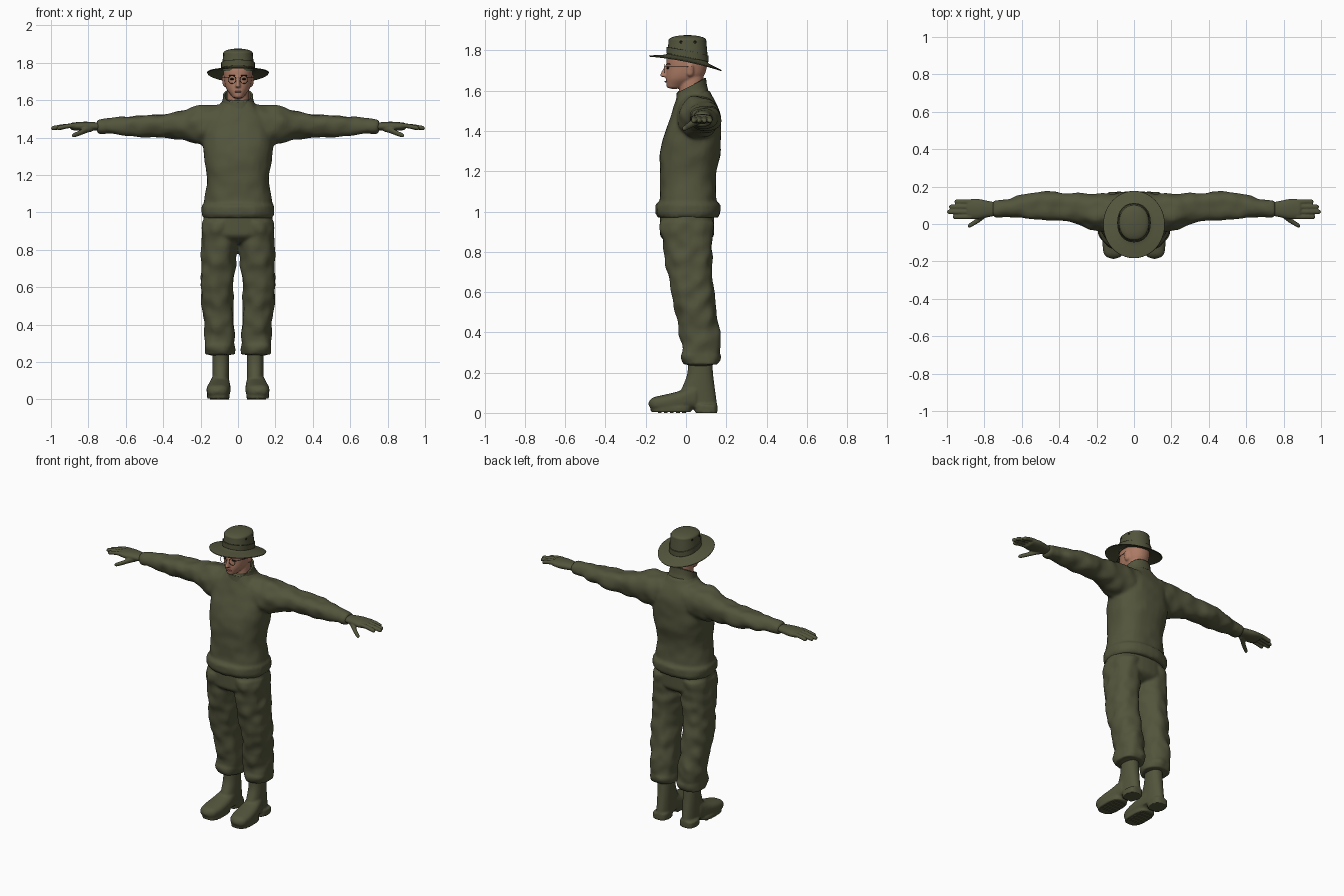
import bpy
import bmesh
import math
from mathutils import Vector, noise

start_cube = bpy.data.objects.get("Cube")
if start_cube:
    bpy.data.objects.remove(start_cube)


def material(name, red, green, blue):
    mat = bpy.data.materials.new(name)
    mat.use_nodes = True
    colour = (red, green, blue, 1)
    mat.diffuse_color = colour
    shader = mat.node_tree.nodes["Principled BSDF"]
    shader.inputs["Base Color"].default_value = colour
    shader.inputs["Roughness"].default_value = .8
    return mat


OLIVE = material("olive cloth", .087, .09, .045)
SKIN = material("skin", .42, .2, .13)
LIPS = material("lips", .3, .11, .08)
DARK = material("dark brown", .02, .015, .01)


def curve(knots, t):
    """Smooth curve through evenly spaced knots; a single number stays constant."""
    if not isinstance(knots, tuple):
        return knots
    last = len(knots) - 1
    i = min(int(t * last), last - 1)
    f = t * last - i
    before, here, after, beyond = [knots[max(0, min(last, i + k))] for k in (-1, 0, 1, 2)]
    slope_in, slope_out = (after - before) / 2, (beyond - here) / 2
    rise = after - here
    return here + f * (slope_in + f * (3 * rise - 2 * slope_in - slope_out
                                       + f * (slope_in + slope_out - 2 * rise)))


def dome_scale(t, dome):
    """Round off the start and end over the given fractions of the length."""
    scale = 1
    for distance, length in ((t, dome[0]), (1 - t, dome[1])):
        if distance < length:
            scale = min(scale, math.sqrt(max(.02, 1 - (1 - distance / length) ** 2)))
    return scale


def squarish(value, power):
    return math.copysign(abs(value) ** (2 / power), value)


def tube(bm, axis, start, end, mid_a, half_a, mid_b, half_b, side=1,
         dome=(0, 0), folds=0, square=2.2, caps=True, steps=24, count=32):
    """Rounded body along an axis; middles and half sizes follow curves."""
    loops = []
    for step in range(steps + 1):
        t = step / steps
        pos = start + (end - start) * t
        scale = dome_scale(t, dome)
        loop = []
        for k in range(count):
            turn = math.tau * k / count
            c = squarish(math.cos(turn), square)
            s = squarish(math.sin(turn), square)
            a = curve(mid_a, t) + c * scale * curve(half_a, t)
            b = curve(mid_b, t) + s * scale * curve(half_b, t)
            push = folds * noise.noise(Vector((pos, a, b)) * 16)
            a, b = a + c * push, b + s * push
            x, y, z = {"x": (pos, a, b), "y": (a, pos, b), "z": (a, b, pos)}[axis]
            loop.append(bm.verts.new((x * side, y, z)))
        loops.append(loop)
    for lower, upper in zip(loops, loops[1:]):
        for k in range(count):
            n = (k + 1) % count
            bm.faces.new((lower[k], lower[n], upper[n], upper[k]))
    if caps:
        bm.faces.new(loops[0])
        bm.faces.new(loops[-1])


def finish(bm, name, mat, voxel=0, smooth=0, thickness=0):
    bmesh.ops.recalc_face_normals(bm, faces=bm.faces)
    mesh = bpy.data.meshes.new(name)
    bm.to_mesh(mesh)
    bm.free()
    mesh.materials.append(mat)
    mesh.shade_smooth()
    mesh.set_sharp_from_angle(angle=math.radians(40))
    obj = bpy.data.objects.new(name, mesh)
    bpy.context.collection.objects.link(obj)
    if thickness:
        shell = obj.modifiers.new("thickness", "SOLIDIFY")
        shell.thickness = thickness
    if voxel:
        blend = obj.modifiers.new("blend", "REMESH")
        blend.mode = "VOXEL"
        blend.voxel_size = voxel
        blend.use_smooth_shade = True
        soft = obj.modifiers.new("soften", "SMOOTH")
        soft.iterations = smooth


def ring(name, radius, wire, location, rotation):
    bpy.ops.mesh.primitive_torus_add(major_radius=radius, minor_radius=wire, major_segments=24,
                                     minor_segments=6, location=location, rotation=rotation)
    obj = bpy.context.object
    obj.name = name
    obj.data.materials.append(DARK)


# Sweater: body, hem roll, sleeves and cuffs fused into one garment
bm = bmesh.new()
tube(bm, "z", .97, 1.6, 0, (.19, .18, .167, .18, .19, .17, .08),
     (.01, .01, .01, .02, .035, .05, .04), (.15, .14, .14, .15, .14, .12, .08),
     folds=.006, square=2.4, steps=40)
tube(bm, "z", .97, 1.06, 0, .195, .01, .16, dome=(.2, .3), folds=.006, square=2.4)
for side in (1, -1):
    tube(bm, "x", .08, .755, (.06, .065, .09, .1, .09, .08), (.1, .1, .075, .075, .06, .04),
         (1.47, 1.46), (.11, .1, .07, .06, .05, .035), side, folds=.012, steps=48)
    tube(bm, "x", .7, .75, .08, .048, 1.457, .038, side, dome=(.2, .2))
finish(bm, "sweater", OLIVE, voxel=.01, smooth=4)

# Stand-up collar, higher at the back
bm = bmesh.new()
tube(bm, "z", 1.55, 1.625, 0, (.1, .085, .08), .027, (.085, .077, .073), caps=False)
for v in bm.verts:
    v.co.z += (v.co.y - .025) / 2
finish(bm, "collar", OLIVE, thickness=.01)

# Trousers: hips and baggy legs gathered over the boots
bm = bmesh.new()
tube(bm, "z", .83, 1.03, 0, .185, .005, .135, dome=(.3, 0), square=2.4)
for side in (1, -1):
    tube(bm, "z", .24, .95, (.1, .1, .11, .11, .1, .1), (.08, .08, .085, .09, .095, .09),
         (.075, .07, .045, .023, .008, .005), (.09, .1, .105, .11, .12, .135),
         side, folds=.013, steps=48)
    tube(bm, "z", .23, .32, .1, .083, .073, .1, side, dome=(.4, .4), folds=.013)
finish(bm, "trousers", OLIVE, voxel=.009, smooth=3)

for side, label in ((1, "left"), (-1, "right")):
    # Glove: palm, four fingers and thumb
    bm = bmesh.new()
    tube(bm, "x", .73, .9, .08, (.035, .045, .055, .05), 1.46, (.02, .025, .02), side, dome=(0, .1))
    for finger, tip in enumerate((.97, 1, .99, .96)):
        tube(bm, "x", .87, tip, .038 + .027 * finger, .012, (1.465, 1.46, 1.45), .012,
             side, dome=(0, .1), count=16)
    tube(bm, "x", .78, .89, (.06, .02, -.012), (.02, .012), (1.45, 1.41), (.018, .012),
         side, dome=(0, .15), count=16)
    finish(bm, label + "_glove", OLIVE, voxel=.0045, smooth=2)

    # Boot: shaft, foot, sole and heel
    bm = bmesh.new()
    tube(bm, "z", .03, .27, .092, .045, (.055, .06, .07, .07), (.1, .085, .065, .06), side)
    tube(bm, "y", -.187, .05, (.11, .105, .1, .095), (.05, .063, .06, .05),
         (.045, .05, .06, .08), (.03, .04, .05, .06), side, dome=(.15, 0), square=2.6)
    tube(bm, "z", .004, .03, .105, .06, -.075, .1, side, square=2.8, steps=4)
    tube(bm, "z", 0, .04, .098, .05, .1, .056, side, square=3, steps=4)
    finish(bm, label + "_boot", OLIVE, voxel=.007, smooth=2)

    # Tread bars under the sole
    bm = bmesh.new()
    for bar in range(5):
        tube(bm, "z", 0, .009, .105, .045, -.13 + .03 * bar, .009, side, square=6, steps=1)
    finish(bm, label + "_tread", OLIVE)

    # Eye, brow and wire spectacles
    bm = bmesh.new()
    tube(bm, "x", .02, .042, -.088, .009, 1.713, .005, side, dome=(.4, .4), count=12)
    tube(bm, "x", .014, .05, (-.095, -.08), .006, 1.732, .003, side, dome=(.2, .4), count=12)
    tube(bm, "y", -.106, .03, (.053, .08, .083), .0015, 1.719, .0015, side, count=8)
    finish(bm, label + "_eye_and_temple", DARK)
    ring(label + "_spectacle_rim", .021, .0015, (.032 * side, -.108, 1.71), (math.pi / 2, 0, 0))

# Head: neck, skull and jaw, nose and ears
bm = bmesh.new()
tube(bm, "z", 1.54, 1.68, 0, .058, .027, .06)
tube(bm, "z", 1.607, 1.82, 0, (.025, .062, .075, .077, .06),
     (-.06, -.012, .003, .003, .005), (.035, .088, .1, .098, .075), dome=(.05, 0))
tube(bm, "z", 1.667, 1.73, 0, (.015, .01, .008), (-.1, -.09, -.08), (.03, .03, .02),
     dome=(.1, 0), count=16)
for side in (1, -1):
    tube(bm, "z", 1.67, 1.735, (.068, .075), .013, .02, .018, side, dome=(.3, .3), count=16)
finish(bm, "head", SKIN, voxel=.005, smooth=2)

bm = bmesh.new()
tube(bm, "x", -.022, .022, (-.092, -.098, -.092), .009, 1.645, .004, dome=(.4, .4), count=12)
finish(bm, "mouth", LIPS)

# Hat: crown, then tilted band and drooping brim
bm = bmesh.new()
tube(bm, "z", 1.755, 1.876, 0, (.086, .078), .007, (.101, .092), dome=(0, .2), steps=40)
finish(bm, "hat_crown", OLIVE)

bm = bmesh.new()
tube(bm, "z", 1.765, 1.797, 0, .09, .007, .105, caps=False)
tube(bm, "z", 1.765, 1.737, 0, (.082, .1, .135, .165), (.007, 0, -.003), (.1, .115, .15, .18),
     caps=False, square=2, count=48)
for v in bm.verts:
    v.co.z += .4 * v.co.x ** 2 - .2 * v.co.y
finish(bm, "hat_brim_and_band", OLIVE, thickness=.005)

# Air eyelets on both sides of the crown
for side in (1, -1):
    for y in (-.025, .045):
        ring("hat_eyelet", .005, .0018, (.077 * side, y, 1.842), (0, math.pi / 2, 0))
